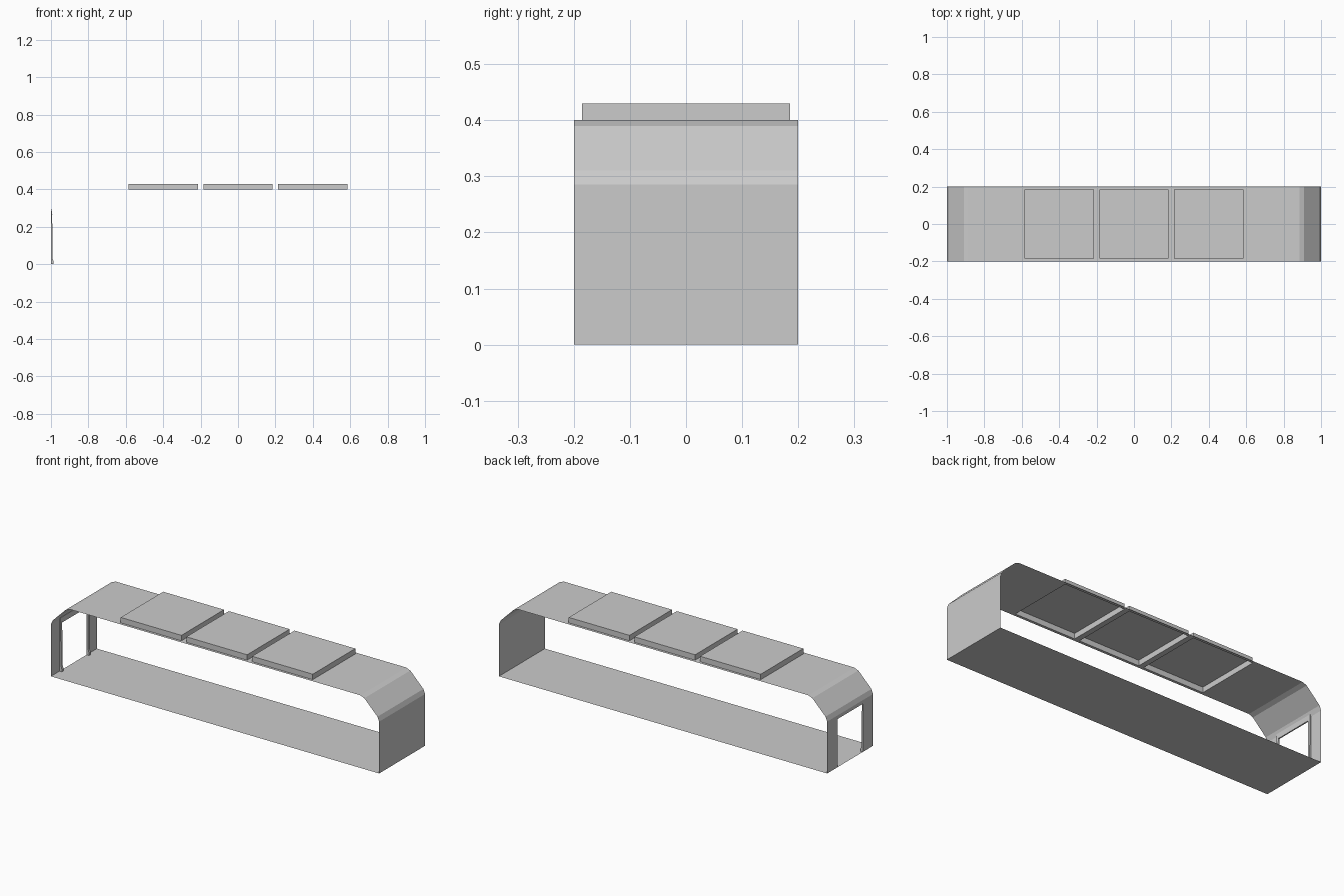
import bpy, bmesh

if "Cube" in bpy.data.objects:
    bpy.data.objects.remove(bpy.data.objects["Cube"])

grey = bpy.data.materials.new("plain grey")
grey.use_nodes = True
colour = (0.6, 0.6, 0.6, 1)
grey.diffuse_color = colour
grey.node_tree.nodes["Principled BSDF"].inputs["Base Color"].default_value = colour

HATCHES = (-0.4, 0, 0.4)
HALF = 0.185
DOOR_Y, DOOR_Z = 0.125, 0.265


def finish(name, bm):
    mesh = bpy.data.meshes.new(name)
    bm.to_mesh(mesh)
    bm.free()
    mesh.materials.append(grey)
    obj = bpy.data.objects.new(name, mesh)
    bpy.context.collection.objects.link(obj)
    return obj


def prism(name, outline, y0, y1):
    """Extrude an x-z outline along y."""
    bm = bmesh.new()
    face = bm.faces.new([bm.verts.new((x, y0, z)) for x, z in outline])
    ext = bmesh.ops.extrude_face_region(bm, geom=[face])["geom"]
    bmesh.ops.translate(bm, vec=(0, y1 - y0, 0),
                        verts=[v for v in ext if isinstance(v, bmesh.types.BMVert)])
    bmesh.ops.recalc_face_normals(bm, faces=bm.faces)
    return finish(name, bm)


# Thin body shell: a closed profile swept across y, with hatch and door openings
corner = [(1, 0.285), (0.99, 0.31), (0.91, 0.39), (0.885, 0.4)]
roof = [(h + s * HALF, 0.4) for h in reversed(HATCHES) for s in (1, -1)]
profile = ([(1, 0)] + corner + roof + [(-x, z) for x, z in reversed(corner)]
           + [(-1, DOOR_Z), (-1, 0)])
cuts = [-0.2, -HALF, -DOOR_Y, DOOR_Y, HALF, 0.2]

bm = bmesh.new()
rows = [[bm.verts.new((x, y, z)) for y in cuts] for x, z in profile]
for a, b in zip(rows, rows[1:] + rows[:1]):
    for j in range(len(cuts) - 1):
        quad = [a[j], a[j + 1], b[j + 1], b[j]]
        x = sum(v.co.x for v in quad) / 4
        y = sum(v.co.y for v in quad) / 4
        z = sum(v.co.z for v in quad) / 4
        hatch = z > 0.399 and abs(y) < HALF and any(abs(x - h) < 0.01 for h in HATCHES)
        door = x < -0.999 and z < DOOR_Z and abs(y) < DOOR_Y
        if not (hatch or door):
            bm.faces.new(quad)
bmesh.ops.recalc_face_normals(bm, faces=bm.faces)
finish("body_shell", bm)

# Raised roof hatches, open underneath
for i, h in enumerate(HATCHES):
    bm = bmesh.new()
    bmesh.ops.create_cube(bm, size=1)
    for v in bm.verts:
        v.co = (h + v.co.x * 2 * HALF, v.co.y * 2 * HALF, 0.415 + v.co.z * 0.03)
    bm.faces.ensure_lookup_table()
    bmesh.ops.delete(bm, geom=[f for f in bm.faces if f.normal.z < -0.5],
                     context='FACES_ONLY')
    finish("roof_hatch_%d" % (i + 1), bm)

# Door surround: two posts with flared feet and a lintel
post = [(-1, 0), (-0.985, 0), (-0.986, 0.015), (-0.991, 0.03), (-0.994, 0.295), (-0.996, 0.295),
        (-1, 0.28)]
lintel = [(-1, DOOR_Z), (-0.993, DOOR_Z), (-0.994, 0.295), (-0.996, 0.295), (-1, 0.28)]
for side, s in (("left", 1), ("right", -1)):
    prism("door_post_" + side, post, s * (DOOR_Y - 0.014), s * DOOR_Y)
prism("door_lintel", lintel, -DOOR_Y + 0.014, DOOR_Y - 0.014)
